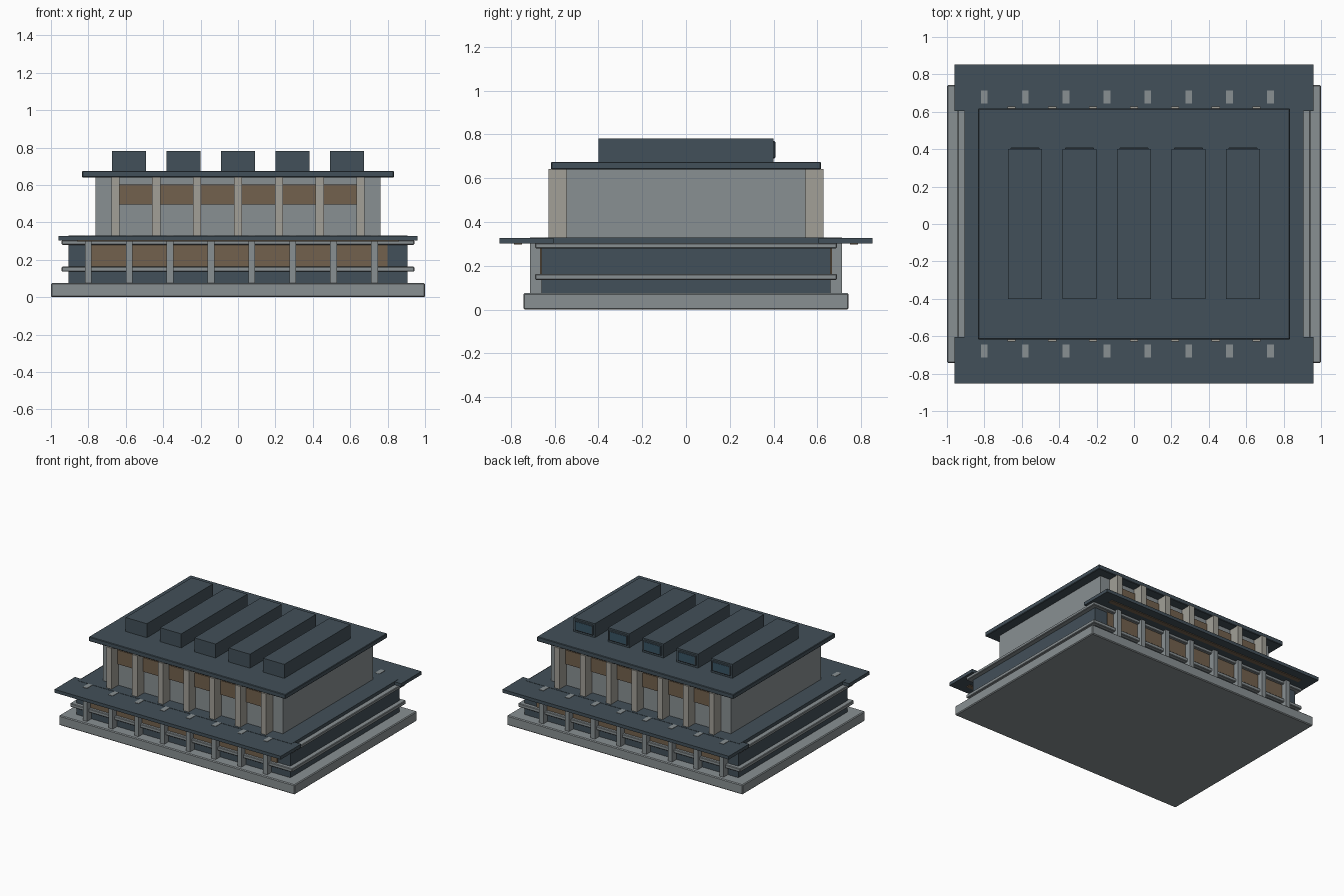
import bpy, bmesh
from mathutils import Vector

if "Cube" in bpy.data.objects:
    bpy.data.objects.remove(bpy.data.objects["Cube"])


def material(name, r, g, b):
    m = bpy.data.materials.new(name)
    m.diffuse_color = (r, g, b, 1)
    m.use_nodes = True
    m.node_tree.nodes["Principled BSDF"].inputs["Base Color"].default_value = m.diffuse_color
    return m


SLATE = material("slate", 0.055, 0.08, 0.10)
STONE = material("stone", 0.25, 0.28, 0.29)
BEIGE = material("beige_stone", 0.36, 0.35, 0.31)
WOOD = material("wood", 0.17, 0.12, 0.075)
GLASS = material("glass", 0.04, 0.09, 0.13)


def box(name, x, y, z, mat, bevel=0.0):
    """Box from (min, max) ranges on each axis."""
    bm = bmesh.new()
    bmesh.ops.create_cube(bm, size=1)
    lo, hi = Vector((x[0], y[0], z[0])), Vector((x[1], y[1], z[1]))
    for v in bm.verts:
        v.co = Vector([(lo[i] + hi[i]) / 2 + v.co[i] * (hi[i] - lo[i]) for i in range(3)])
    me = bpy.data.meshes.new(name)
    bm.to_mesh(me)
    bm.free()
    me.materials.append(mat)
    ob = bpy.data.objects.new(name, me)
    bpy.context.collection.objects.link(ob)
    if bevel:
        mod = ob.modifiers.new("bevel", "BEVEL")
        mod.width = bevel
        mod.segments = 1
    return ob


def centred(name, hx, hy, z, mat, bevel=0.0):
    return box(name, (-hx, hx), (-hy, hy), z, mat, bevel)


def both_sides(name, x, y, z, mat, bevel=0.0):
    """Front and back copies of a part given its outward y range."""
    box("back_" + name, x, y, z, mat, bevel)
    box("front_" + name, x, (-y[1], -y[0]), z, mat, bevel)


# Plinth and ground floor
centred("plinth", 1.0, 0.743, (0, 0.075), STONE, 0.006)
centred("ground_floor", 0.907, 0.66, (0.07, 0.285), SLATE)
centred("sill_band", 0.943, 0.69, (0.136, 0.163), STONE, 0.004)
centred("cornice_band", 0.943, 0.69, (0.28, 0.304), STONE, 0.004)
both_sides("lower_panel", (-0.80, 0.80), (0.65, 0.668), (0.15, 0.28), WOOD)

# Ground floor roof with projecting eaves and soffit strips
centred("lower_roof", 0.905, 0.645, (0.304, 0.329), SLATE)
both_sides("eave", (-0.96, 0.96), (0.605, 0.853), (0.302, 0.327), SLATE)
both_sides("soffit_strip", (-0.86, 0.86), (0.75, 0.785), (0.297, 0.304), WOOD)

# Lower posts, ending flush through the eaves
for i in range(8):
    c = -0.80 + i * 0.2185
    both_sides(f"lower_post_{i + 1}", (c - 0.018, c + 0.018), (0.645, 0.713), (0.07, 0.33), STONE)

# Upper hall
centred("upper_hall", 0.762, 0.545, (0.32, 0.645), STONE)
both_sides("upper_panel", (-0.65, 0.65), (0.535, 0.556), (0.495, 0.603), WOOD)
for i in range(7):
    c = (i - 3) * 0.2185
    both_sides(f"upper_pier_{i + 1}", (c - 0.022, c + 0.022), (0.54, 0.628), (0.32, 0.643), BEIGE)

# Top roof and long roof lights, glazed at the back
centred("top_roof", 0.834, 0.617, (0.64, 0.675), SLATE, 0.004)
for i in range(5):
    c = (i - 2) * 0.2915
    box(f"roof_light_{i + 1}", (c - 0.09, c + 0.09), (-0.4, 0.4), (0.67, 0.782), SLATE)
    box(f"roof_light_frame_{i + 1}", (c - 0.078, c + 0.078), (0.395, 0.408), (0.69, 0.77), SLATE, 0.004)
    box(f"roof_light_glass_{i + 1}", (c - 0.068, c + 0.068), (0.4, 0.41), (0.70, 0.76), GLASS)
